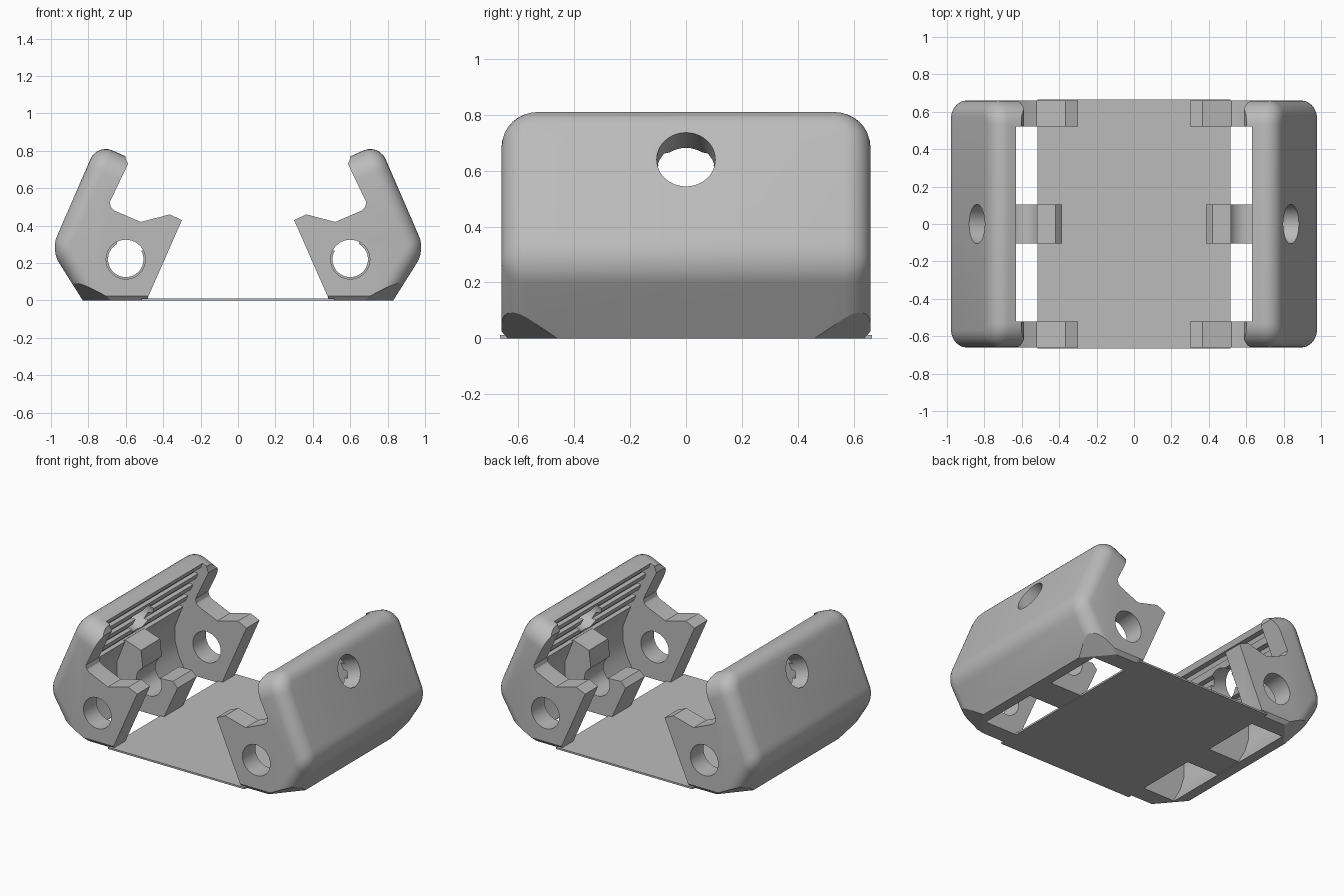
import bpy, bmesh, math
from mathutils import Vector, Matrix

cube = bpy.data.objects.get("Cube")
if cube:
    bpy.data.objects.remove(cube, do_unlink=True)

grey = bpy.data.materials.new("light_grey")
grey.use_nodes = True
grey.diffuse_color = (0.5, 0.5, 0.5, 1)
grey.node_tree.nodes["Principled BSDF"].inputs["Base Color"].default_value = grey.diffuse_color

HALF = 0.66            # half depth of the shells
HINGE = (0.6, 0.22)    # hinge pin axis in x, z


def prism(profile, y0, y1):
    """Extrude an x, z profile along y."""
    bm = bmesh.new()
    face = bm.faces.new([bm.verts.new((x, y0, z)) for x, z in profile])
    new = bmesh.ops.extrude_face_region(bm, geom=[face])["geom"]
    verts = [v for v in new if isinstance(v, bmesh.types.BMVert)]
    bmesh.ops.translate(bm, verts=verts, vec=(0, y1 - y0, 0))
    bmesh.ops.recalc_face_normals(bm, faces=bm.faces)
    return bm


def cylinder(centre, axis, radius, depth):
    bm = bmesh.new()
    turn = Vector(axis).to_track_quat('Z', 'Y').to_matrix().to_4x4()
    bmesh.ops.create_cone(bm, cap_ends=True, segments=40, radius1=radius, radius2=radius,
                          depth=depth, matrix=Matrix.Translation(centre) @ turn)
    return bm


def add(name, bm):
    mesh = bpy.data.meshes.new(name)
    bm.to_mesh(mesh)
    bm.free()
    mesh.materials.append(grey)
    obj = bpy.data.objects.new(name, mesh)
    bpy.context.collection.objects.link(obj)
    return obj


def activate(obj):
    bpy.ops.object.select_all(action='DESELECT')
    obj.select_set(True)
    bpy.context.view_layer.objects.active = obj


def boolean(obj, bm, operation):
    tool = add("cutter", bm)
    tool.hide_render = True
    mod = obj.modifiers.new("cut", 'BOOLEAN')
    mod.operation, mod.solver, mod.object = operation, 'EXACT', tool
    activate(obj)
    bpy.ops.object.modifier_apply(modifier=mod.name)
    bpy.data.objects.remove(tool, do_unlink=True)


def finish(obj, mirrored=True):
    activate(obj)
    bpy.ops.object.shade_smooth_by_angle(angle=math.radians(28))
    if mirrored:
        obj.modifiers.new("mirror", 'MIRROR').use_mirror_merge = False


def slice_off(bm, point, normal):
    bmesh.ops.bisect_plane(bm, geom=bm.verts[:] + bm.edges[:] + bm.faces[:],
                           plane_co=point, plane_no=normal, clear_outer=True)
    bmesh.ops.holes_fill(bm, edges=[e for e in bm.edges if e.is_boundary])


# Shell block: round the upper corners, then fillet the outer outline
block = prism([(0.25, 0), (0.83, 0), (1, 0.27), (0.753, 0.839), (0.25, 0.613)], -HALF, HALF)
top_ends = [e for e in block.edges
            if min(v.co.z for v in e.verts) > 0.6 and abs(e.verts[0].co.y - e.verts[1].co.y) < 0.01]
bmesh.ops.bevel(block, geom=top_ends, offset=0.13, segments=8, profile=0.5, affect='EDGES')
block.normal_update()
outer = {f for f in block.faces if f.normal.x > 0.6}
outline = [e for e in block.edges
           if any(f in outer for f in e.link_faces) and max(v.co.z for v in e.verts) > 0.01]
bmesh.ops.bevel(block, geom=outline, offset=0.09, segments=6, profile=0.5,
                affect='EDGES', clamp_overlap=False)

# Bottom corner cuts and small chamfers on the lower end edges
for s in (-1, 1):
    slice_off(block, (0.66, s * HALF, 0), Vector((0.762, s * 0.648, -1.44)).normalized())
    slice_off(block, (0.6, s * HALF, 0.025), Vector((0, s, -0.9)).normalized())
bmesh.ops.recalc_face_normals(block, faces=block.faces)
shell = add("side_shell", block)

# End wall outline with the open jaw
jaw = [(0.48, -0.1), (0.48, 0.02), (0.30, 0.43), (0.365, 0.46), (0.52, 0.42), (0.66, 0.48),
       (0.678, 0.497), (0.686, 0.525), (0.588, 0.73), (0.602, 0.765), (0.602, 1), (1.2, 1), (1.2, -0.1)]
boolean(shell, prism(jaw, -1, 1), 'INTERSECT')

# Hollow between the end walls, with gripping ridges on the upper inside
cavity = [(0.1, -0.1), (0.76, -0.1), (0.76, 0.01), (0.81, 0.1), (0.84, 0.2), (0.84, 0.3)]
ridges, low, high = 4, 0.41, 0.75
step = (high - low) / ridges
for i in range(ridges):
    for part, depth in ((0, 0), (0.45, 0), (0.5, 0.03), (0.95, 0.03)):
        z = low + (i + part) * step
        cavity.append((0.63 + 0.443 * (0.785 - z) + depth, z))
cavity += [(0.646, high), (0.6, 0.855), (0.1, 0.855)]
boolean(shell, prism(cavity, -0.52, 0.52), 'DIFFERENCE')

# Hinge holes through the end walls and the round hole through the panel
boolean(shell, cylinder((HINGE[0], 0, HINGE[1]), (0, 1, 0), 0.105, 2), 'DIFFERENCE')
boolean(shell, cylinder((0.84, 0, 0.64), (0.91, 0, 0.41), 0.105, 0.7), 'DIFFERENCE')
finish(shell)

# Middle lug: an open cradle around the hinge axis
lug = [(0.49, 0.004), (0.385, 0.235), (0.42, 0.272)]
for i in range(25):
    a = math.radians(150 + i * 270 / 24)
    lug.append((HINGE[0] + 0.095 * math.cos(a), HINGE[1] + 0.095 * math.sin(a)))
lug += [(0.66, 0.42), (0.78, 0.46), (0.86, 0.4), (0.87, 0.2), (0.78, 0.004)]
finish(add("middle_lug", prism(lug, -0.103, 0.103)))

# Thin base plate joining both shells
plate = prism([(-0.515, 0), (0.515, 0), (0.515, 0.012), (-0.515, 0.012)], -0.665, 0.665)
finish(add("base_plate", plate), mirrored=False)
